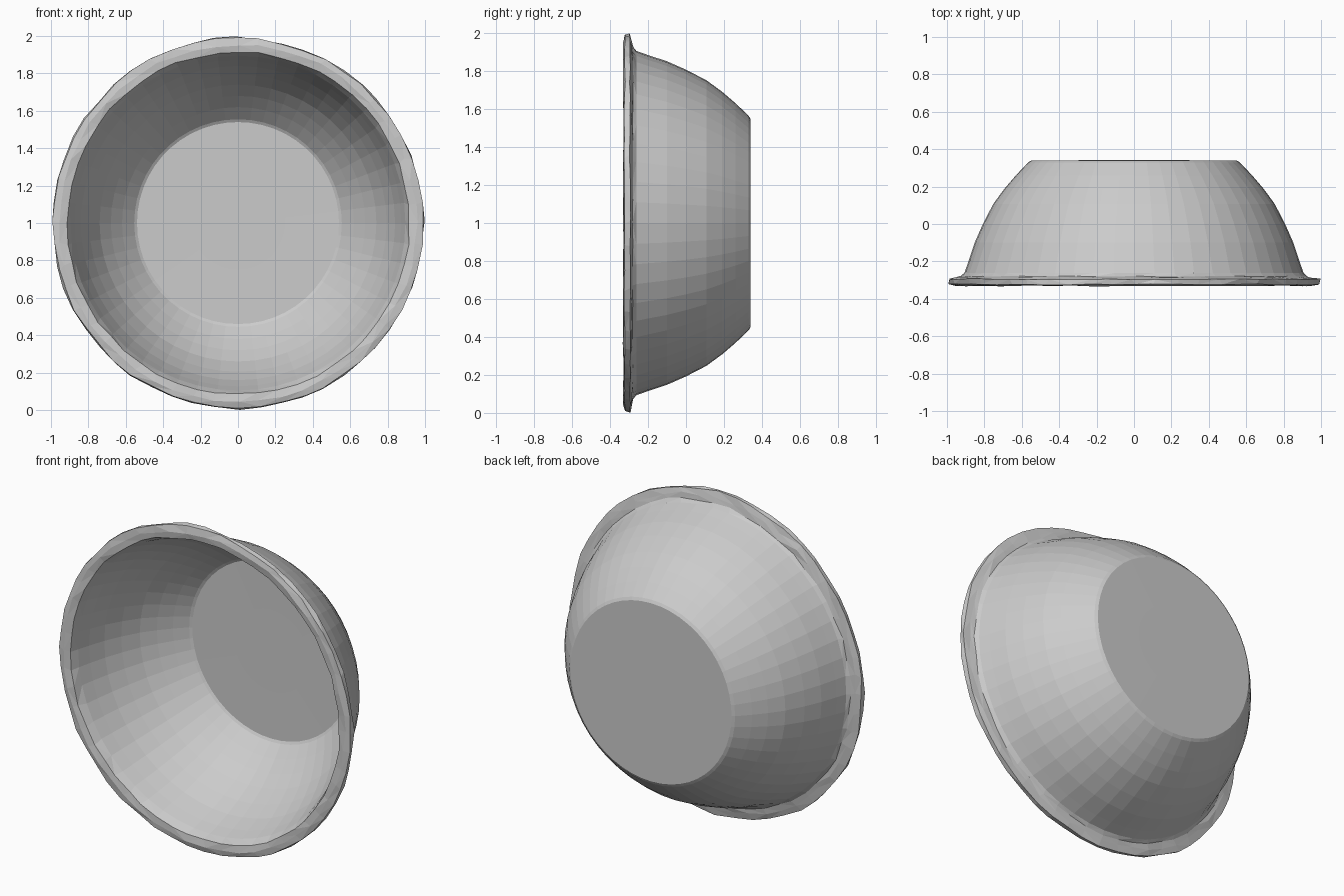
import bpy, bmesh, math, random

if "Cube" in bpy.data.objects:
    bpy.data.objects.remove(bpy.data.objects["Cube"])

random.seed(4)
SIDES = 52
MID_Z = 1.0

# Half section of the bowl (radius, y): inner floor, inner wall, rim, outer wall, base
inner = [(0.25, 0.329), (0.54, 0.327), (0.555, 0.318), (0.62, 0.252), (0.68, 0.183),
         (0.74, 0.103), (0.795, 0.0), (0.84, -0.10), (0.873, -0.20), (0.895, -0.275)]
rim = [(0.915, -0.325), (0.955, -0.33), (0.99, -0.323), (0.993, -0.295),
       (0.955, -0.286), (0.925, -0.28)]
outer = [(0.907, -0.262), (0.885, -0.20), (0.852, -0.10), (0.808, 0.0), (0.752, 0.108),
         (0.692, 0.19), (0.632, 0.26), (0.565, 0.33), (0.548, 0.34), (0.25, 0.341)]


def add_ring(bm, r, y, wobble, twist):
    """One ring of vertices round the y axis, slightly uneven."""
    ring = []
    for i in range(SIDES):
        a = 2 * math.pi * (i + twist + random.uniform(-wobble, wobble) * 18) / SIDES
        rr = r + random.uniform(-wobble, wobble)
        yy = y + random.uniform(-wobble, wobble) * 0.5
        ring.append(bm.verts.new((rr * math.cos(a), yy, MID_Z + rr * math.sin(a))))
    return ring


def cap(bm, ring, y):
    """Close a ring with a fan of triangles."""
    tip = bm.verts.new((0, y, MID_Z))
    for i in range(SIDES):
        bm.faces.new((ring[i], ring[(i + 1) % SIDES], tip))


bm = bmesh.new()
rings = [add_ring(bm, r, y, 0.0, 0) for r, y in inner]
rings += [add_ring(bm, r, y, 0.007, 0) for r, y in rim]
rings += [add_ring(bm, r, y, 0.0, 0) for r, y in outer]
for a, b in zip(rings, rings[1:]):
    for i in range(SIDES):
        j = (i + 1) % SIDES
        bm.faces.new((a[i], a[j], b[j], b[i]))
cap(bm, rings[0], 0.329)
cap(bm, rings[-1], 0.341)

# Break the uneven rim into flat triangles
rim_verts = {v for ring in rings[len(inner):len(inner) + len(rim)] for v in ring}
bmesh.ops.triangulate(bm, faces=[f for f in bm.faces if any(v in rim_verts for v in f.verts)])
bmesh.ops.recalc_face_normals(bm, faces=bm.faces)

mesh = bpy.data.meshes.new("bowl")
bm.to_mesh(mesh)
bm.free()
bowl = bpy.data.objects.new("bowl", mesh)
bpy.context.collection.objects.link(bowl)
